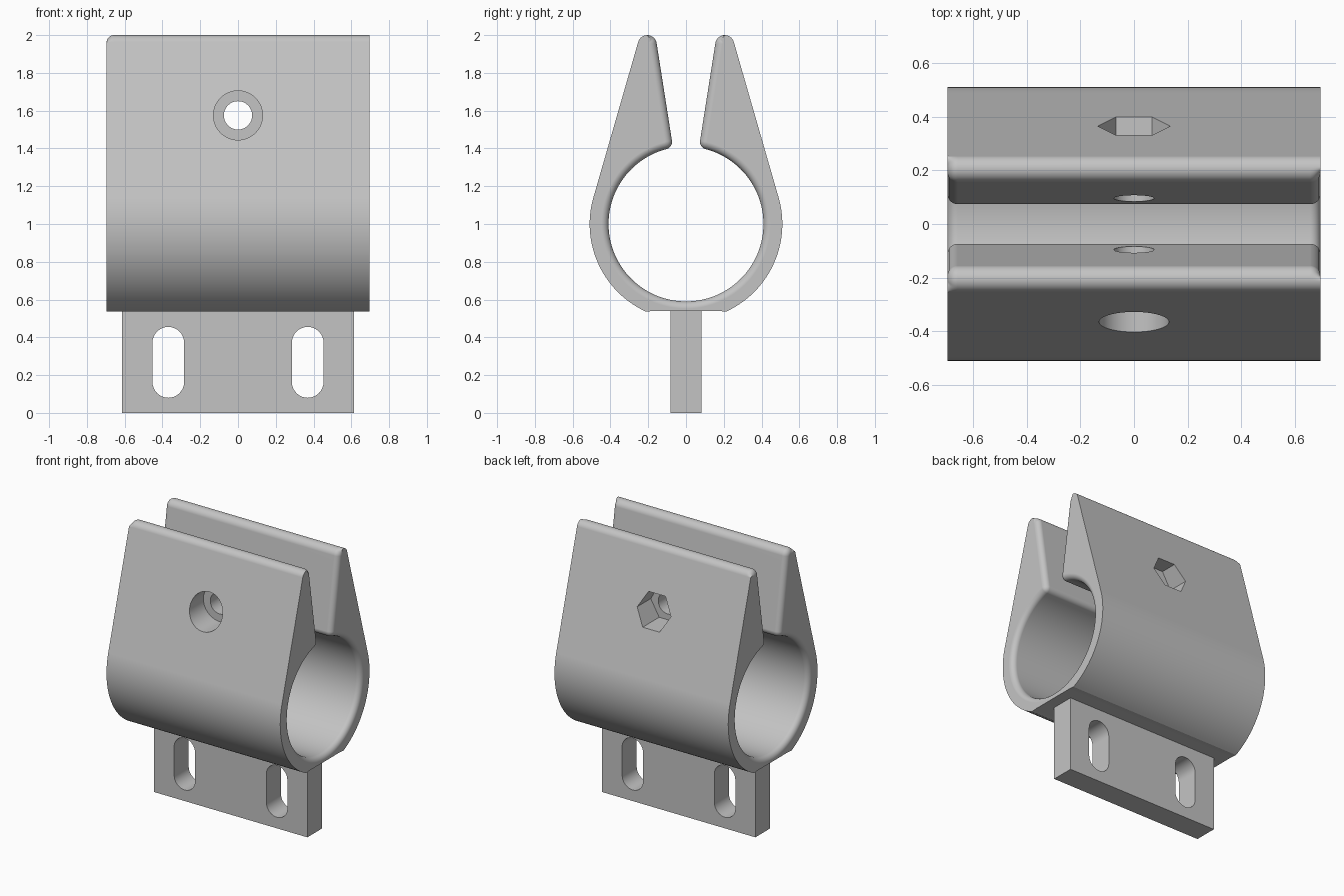
import bpy, bmesh
from math import sin, cos, pi, radians

cube = bpy.data.objects.get("Cube")
if cube:
    bpy.data.objects.remove(cube, do_unlink=True)

grey = bpy.data.materials.new("plain_grey")
grey.use_nodes = True
colour = (0.55, 0.55, 0.55, 1)
grey.diffuse_color = colour
grey.node_tree.nodes["Principled BSDF"].inputs["Base Color"].default_value = colour

HALF = 0.695      # half length of the clamp
ROUND = 0.038     # edge rounding at both ends
AXIS = 1.0        # height of the bore axis
BOLT = 1.575      # height of the bolt


def finish(name, bm):
    bmesh.ops.recalc_face_normals(bm, faces=bm.faces)
    mesh = bpy.data.meshes.new(name)
    bm.to_mesh(mesh)
    bm.free()
    mesh.materials.append(grey)
    obj = bpy.data.objects.new(name, mesh)
    bpy.context.collection.objects.link(obj)
    return obj


def skin(name, loops):
    """Join equal closed loops into a capped solid."""
    bm = bmesh.new()
    rings = [[bm.verts.new(p) for p in loop] for loop in loops]
    n = len(rings[0])
    for a, b in zip(rings, rings[1:]):
        for i in range(n):
            j = (i + 1) % n
            bm.faces.new((a[i], a[j], b[j], b[i]))
    bm.faces.new(rings[0])
    bm.faces.new(rings[-1])
    return finish(name, bm)


def prism(name, outline, y0, y1):
    return skin(name, [[(x, y, z) for x, z in outline] for y in (y0, y1)])


def ring(x, z, r, n):
    return [(x + r * cos(2 * pi * i / n), z + r * sin(2 * pi * i / n)) for i in range(n)]


def slot(x, z0, z1, r, n=16):
    top = [(x + r * cos(pi * i / n), z1 - r + r * sin(pi * i / n)) for i in range(n + 1)]
    return top + [(2 * x - a, z0 + z1 - b) for a, b in top]


def cut(obj, cutters):
    bpy.context.view_layer.objects.active = obj
    for c in cutters:
        c.hide_render = True
        mod = obj.modifiers.new("cut", 'BOOLEAN')
        mod.operation = 'DIFFERENCE'
        mod.solver = 'EXACT'
        mod.object = c
        bpy.ops.object.modifier_apply(modifier=mod.name)
        bpy.data.objects.remove(c, do_unlink=True)


def smooth(obj):
    bpy.ops.object.select_all(action='DESELECT')
    obj.select_set(True)
    bpy.context.view_layer.objects.active = obj
    bpy.ops.object.shade_smooth_by_angle(angle=radians(28))
    mod = obj.modifiers.new("even_shading", 'WEIGHTED_NORMAL')
    mod.keep_sharp = True


def arc(y, z, r, a0, a1, n, side, weight):
    """Profile points with outward normals and the rounding weight of each end."""
    points = []
    for i in range(n + 1):
        deg = a0 + (a1 - a0) * i / n
        c, s = cos(radians(deg)), sin(radians(deg))
        points.append((y + r * c, z + r * s, side * c, side * s, *weight(deg)))
    return points


def clamp01(v):
    return max(0.0, min(1.0, v))


def plain(deg):
    return 0, 0


def full(deg):
    return 1, 1


def tip(deg):
    return clamp01((deg - 16) / 40), clamp01((deg - 90) / 40)


# Half of the clamp section: flat foot, outer wall, jaw tip, jaw heel, bore
half = [(0, 0.54, 0, -1, 0, 0), (0.17, 0.54, 0, -1, 0, 0)]
half += arc(0, AXIS, 0.51, -65.5, 16, 36, 1, plain)
half += arc(0.205, 1.95, 0.05, 16, 171, 20, 1, tip)
half += arc(0.114, 1.435, 0.04, 171, 255.3, 12, 1, full)
half += arc(0, AXIS, 0.41, 75.3, -90, 56, -1, full)[1:]
section = half + [(-y, z, -ny, nz, a, b) for y, z, ny, nz, a, b in half[-2:0:-1]]


def section_at(end, theta):
    """Section near one end, drawn back into the material along a quarter round."""
    x = (HALF - ROUND + ROUND * sin(theta)) * (1 if end else -1)
    d = ROUND * (1 - cos(theta))
    return [(x, p[0] - p[2] * d * p[4 + end], p[1] - p[3] * d * p[4 + end]) for p in section]


STEPS = 8
angles = [pi / 2 * i / STEPS for i in range(STEPS + 1)]
clamp = skin("clamp_body", [section_at(0, t) for t in reversed(angles)]
             + [section_at(1, t) for t in angles])

# Bolt hole, round head recess in front, hexagonal nut recess behind
cut(clamp, [
    prism("bolt_hole_cutter", ring(0, BOLT, 0.075, 48), -0.7, 0.7),
    prism("head_recess_cutter", ring(0, BOLT, 0.13, 64), -0.7, -0.21),
    prism("nut_recess_cutter", ring(0, BOLT, 0.135, 6), 0.21, 0.7),
])
smooth(clamp)

# Mounting plate with two upright slots
W = 0.613
plate = prism("mounting_plate", [(-W, 0), (W, 0), (W, 0.56), (-W, 0.56)], -0.083, 0.083)
cut(plate, [prism("slot_cutter", slot(s * 0.369, 0.08, 0.455, 0.084), -0.3, 0.3)
            for s in (-1, 1)])
smooth(plate)
